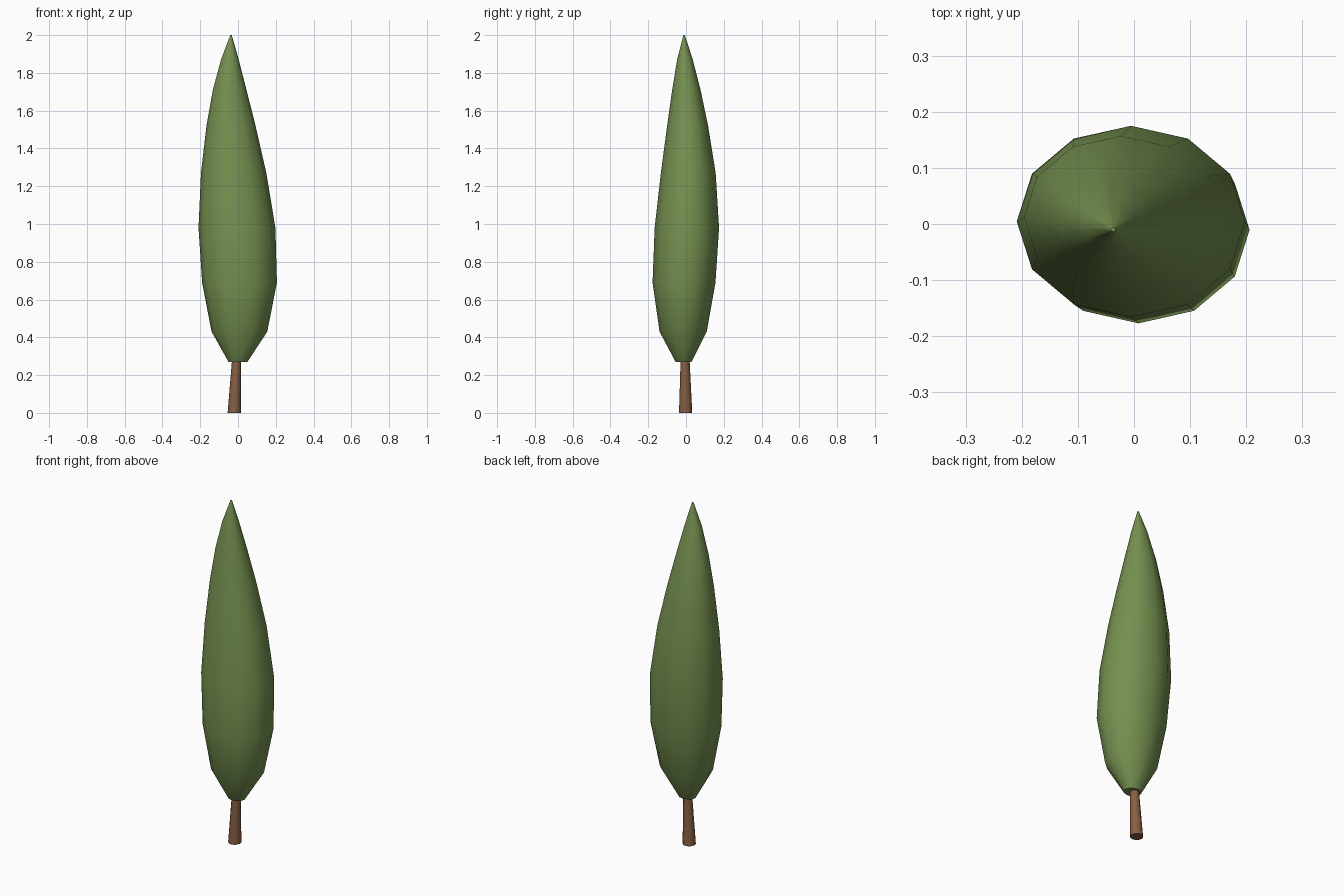
import bpy, bmesh, math

cube = bpy.data.objects.get("Cube")
if cube:
    bpy.data.objects.remove(cube, do_unlink=True)


def make_material(name, rgb):
    mat = bpy.data.materials.new(name)
    mat.use_nodes = True
    mat.diffuse_color = (*rgb, 1)
    bsdf = next(n for n in mat.node_tree.nodes if n.type == 'BSDF_PRINCIPLED')
    bsdf.inputs["Base Color"].default_value = (*rgb, 1)
    bsdf.inputs["Roughness"].default_value = 0.9
    return mat


def loft(name, rings, sides, mat):
    """Skin elliptical rings given as (z, x min, x max, y min, y max)."""
    bm = bmesh.new()
    loops = []
    for z, x0, x1, y0, y1 in rings:
        cx, cy, rx, ry = (x0 + x1) / 2, (y0 + y1) / 2, (x1 - x0) / 2, (y1 - y0) / 2
        angles = [math.tau * i / sides for i in range(sides)]
        loops.append([bm.verts.new((cx + rx * math.cos(a), cy + ry * math.sin(a), z))
                      for a in angles])
    for low, high in zip(loops, loops[1:]):
        for i in range(sides):
            j = (i + 1) % sides
            bm.faces.new((low[i], low[j], high[j], high[i]))
    bm.faces.new(loops[0][::-1])
    bm.faces.new(loops[-1])
    mesh = bpy.data.meshes.new(name)
    bm.to_mesh(mesh)
    bm.free()
    mesh.materials.append(mat)
    obj = bpy.data.objects.new(name, mesh)
    bpy.context.collection.objects.link(obj)
    bpy.ops.object.select_all(action='DESELECT')
    obj.select_set(True)
    bpy.context.view_layer.objects.active = obj
    bpy.ops.object.shade_smooth_by_angle(angle=math.radians(50))
    return obj


# Leaning spindle of foliage
loft("foliage", [
    (0.27, -0.05, 0.05, -0.055, 0.03),
    (0.43, -0.14, 0.155, -0.14, 0.11),
    (0.69, -0.19, 0.206, -0.177, 0.156),
    (0.98, -0.209, 0.198, -0.166, 0.175),
    (1.27, -0.196, 0.15, -0.133, 0.157),
    (1.52, -0.167, 0.093, -0.10, 0.117),
    (1.71, -0.133, 0.045, -0.073, 0.077),
    (1.87, -0.09, 0.004, -0.047, 0.036),
    (2.0, -0.041, -0.033, -0.014, -0.006),
], 12, make_material("leaf green", (0.18, 0.28, 0.08)))

# Tapered trunk, reaching a little way into the foliage
loft("trunk", [
    (0, -0.055, 0.016, -0.037, 0.033),
    (0.3, -0.03, 0.016, -0.028, 0.018),
], 12, make_material("bark brown", (0.24, 0.115, 0.055)))
